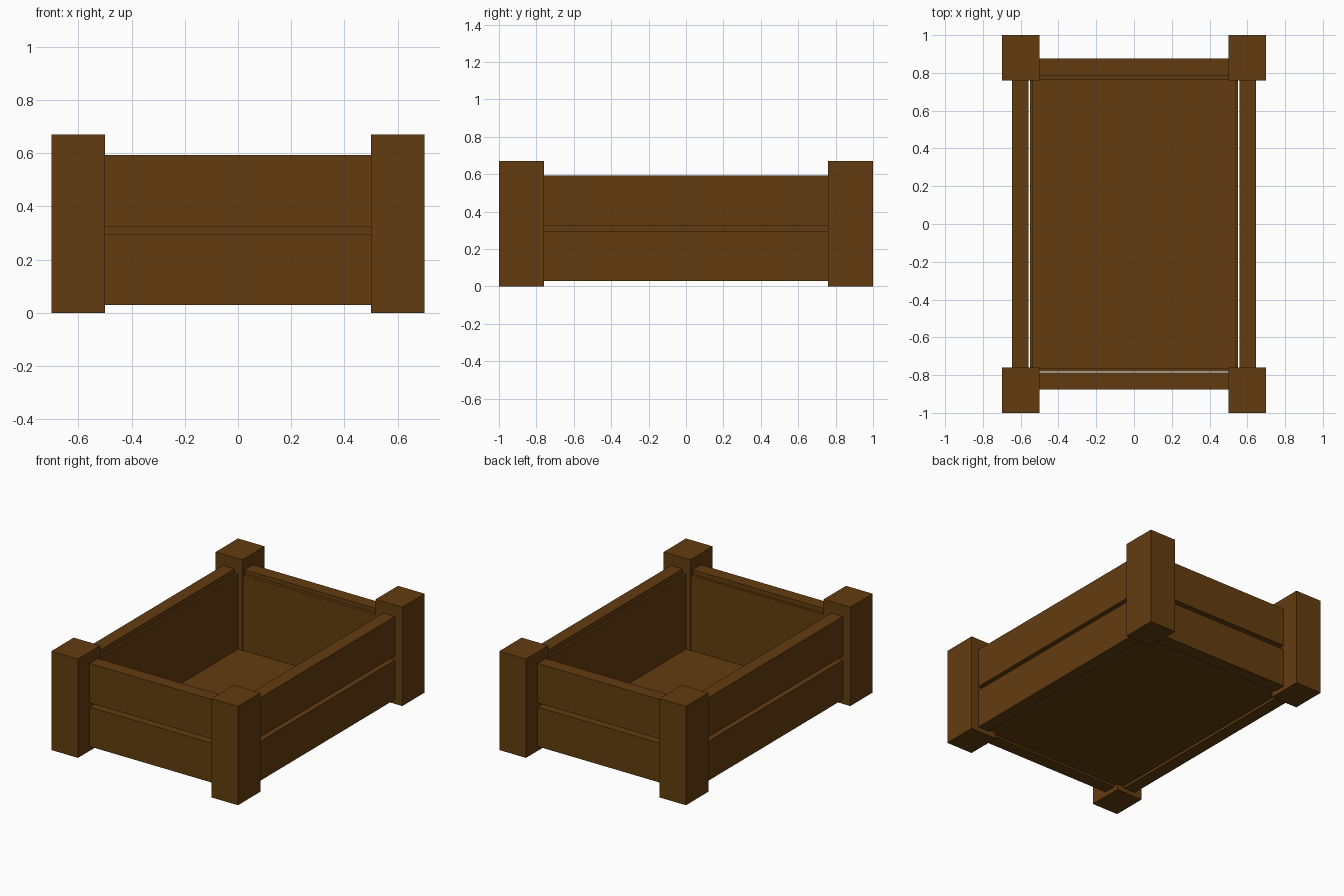
import bpy
import bmesh
from mathutils import Vector

if "Cube" in bpy.data.objects:
    bpy.data.objects.remove(bpy.data.objects["Cube"])

wood = bpy.data.materials.new("brown_wood")
wood.diffuse_color = (0.127, 0.046, 0.005, 1)
wood.use_nodes = True
wood.node_tree.nodes["Principled BSDF"].inputs["Base Color"].default_value = wood.diffuse_color


def finish(name, bm):
    mesh = bpy.data.meshes.new(name)
    bm.to_mesh(mesh)
    bm.free()
    mesh.materials.append(wood)
    obj = bpy.data.objects.new(name, mesh)
    bpy.context.collection.objects.link(obj)
    return obj


def box(name, low, high):
    """Axis-aligned box between two corners."""
    low, high = Vector(low), Vector(high)
    bm = bmesh.new()
    bmesh.ops.create_cube(bm, size=1)
    bmesh.ops.scale(bm, vec=high - low, verts=bm.verts)
    bmesh.ops.translate(bm, vec=(low + high) / 2, verts=bm.verts)
    return finish(name, bm)


# Corner posts
for side, x in (("left", -0.6), ("right", 0.6)):
    for end, y in (("front", -0.88), ("back", 0.88)):
        box(f"{end}_{side}_post", (x - 0.1, y - 0.12, 0), (x + 0.1, y + 0.12, 0.67))

# Two rows of planks on each side, running slightly into the posts
for row, z0, z1 in (("lower", 0.03, 0.297), ("upper", 0.325, 0.593)):
    box(f"front_{row}_plank", (-0.51, -0.875, z0), (0.51, -0.787, z1))
    box(f"back_{row}_plank", (-0.51, 0.787, z0), (0.51, 0.875, z1))
    box(f"left_{row}_plank", (-0.645, -0.77, z0), (-0.558, 0.77, z1))
    box(f"right_{row}_plank", (0.558, -0.77, z0), (0.645, 0.77, z1))

# Thin inner liner walls behind the planks
LX, LY, T, Z0, Z1 = 0.55, 0.782, 0.016, 0.04, 0.565
box("left_liner", (-LX, -LY, Z0), (-LX + T, LY, Z1))
box("right_liner", (LX - T, -LY, Z0), (LX, LY, Z1))
box("front_liner", (-LX + T, -LY, Z0), (LX - T, -LY + T, Z1))
box("back_liner", (-LX + T, LY - T, Z0), (LX - T, LY + 0.006, Z1))

# Floor board
box("floor", (-LX + T, -LY + T, Z0), (LX - T, LY - T, 0.055))
